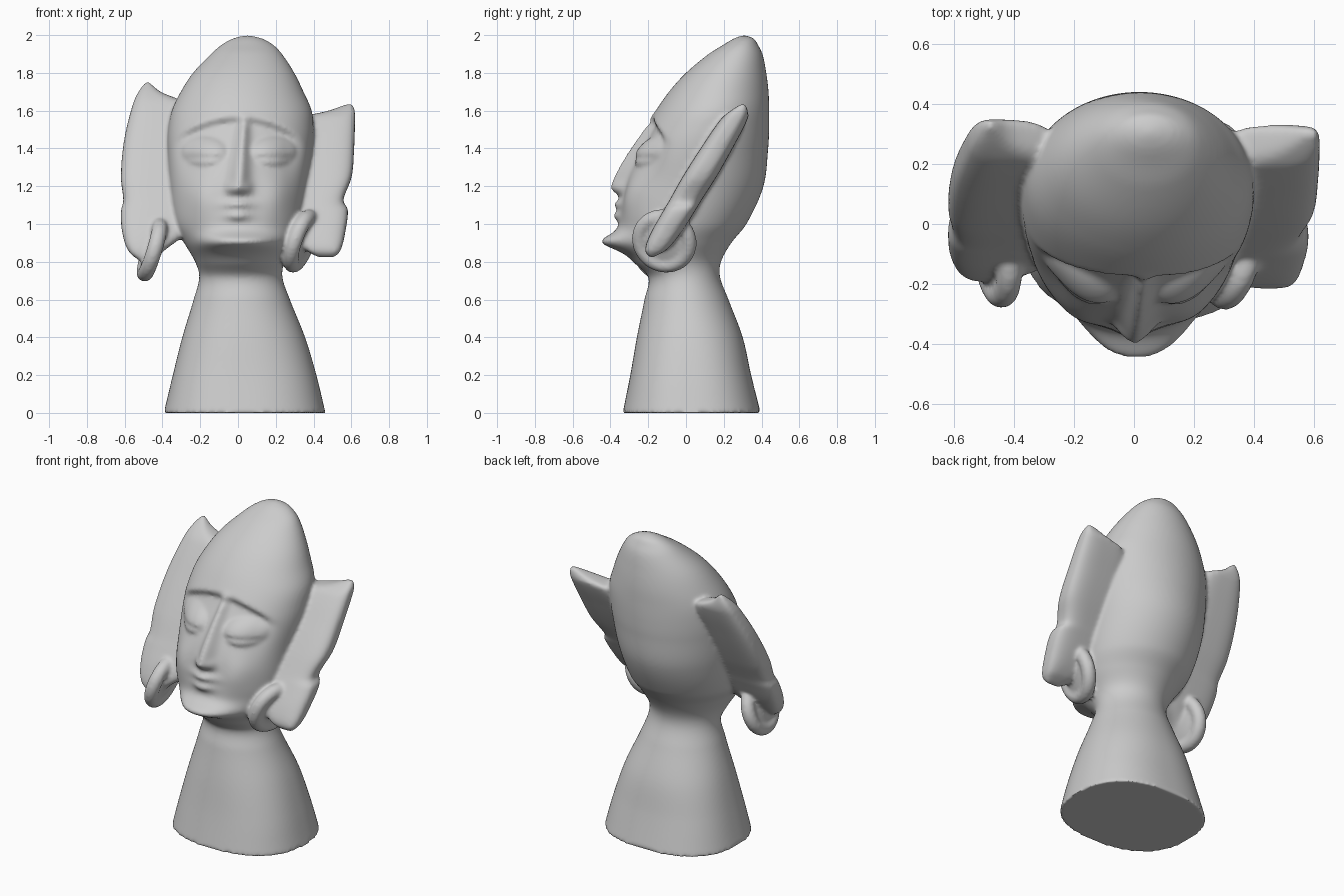
import bpy, bmesh, math
from mathutils import Vector

if "Cube" in bpy.data.objects:
    bpy.data.objects.remove(bpy.data.objects["Cube"])


def smooth(a, b, v):
    t = min(1, max(0, (v - a) / (b - a)))
    return t * t * (3 - 2 * t)


def gauss(v):
    return math.exp(-v * v)


def sample(rows, z):
    """Smooth interpolation of profile rows (first column is z)."""
    i = 0
    while i < len(rows) - 2 and z > rows[i + 1][0]:
        i += 1
    a, b = rows[i], rows[i + 1]
    p, q = rows[max(i - 1, 0)], rows[min(i + 2, len(rows) - 1)]
    h = b[0] - a[0]
    t = (z - a[0]) / h
    out = []
    for k in range(1, len(a)):
        ma = (b[k] - p[k]) / (b[0] - p[0]) * h
        mb = (q[k] - a[k]) / (q[0] - a[0]) * h
        out.append((2*t**3 - 3*t*t + 1) * a[k] + (t**3 - 2*t*t + t) * ma
                   + (3*t*t - 2*t**3) * b[k] + (t**3 - t*t) * mb)
    return out


def loft(name, rows, steps, sides, power, push=None):
    """Closed skin through sections (z, x0, x1, y0, y1); power(z, s) sets squareness."""
    rows = sorted(rows)
    bm = bmesh.new()
    rings = []
    for i in range(steps + 1):
        z = rows[0][0] + (rows[-1][0] - rows[0][0]) * i / steps
        x0, x1, y0, y1 = sample(rows, z)
        ring = []
        for j in range(sides):
            c, s = math.cos(math.tau * j / sides), math.sin(math.tau * j / sides)
            e = 2 / power(z, s)
            x = (x0 + x1) / 2 + (x1 - x0) / 2 * math.copysign(abs(c) ** e, c)
            y = (y0 + y1) / 2 + (y1 - y0) / 2 * math.copysign(abs(s) ** e, s)
            if push and s < 0:
                y -= push(x, z) * smooth(0, 0.35, -s)
            ring.append(bm.verts.new((x, y, z)))
        rings.append(ring)
    for a, b in zip(rings, rings[1:]):
        for j in range(sides):
            k = (j + 1) % sides
            bm.faces.new((a[j], a[k], b[k], b[j]))
    bm.faces.new(rings[0][::-1])
    bm.faces.new(rings[-1])
    me = bpy.data.meshes.new(name)
    bm.to_mesh(me)
    bm.free()
    ob = bpy.data.objects.new(name, me)
    bpy.context.collection.objects.link(ob)
    return ob


def face(x, z):
    """Relief of the face, measured towards the front."""
    if z < 0.75 or z > 1.68:
        return 0
    ax = abs(x - 0.005)
    nx = x - 0.08 * (z - 1.15)
    # nose and nostrils
    t = min(1, max(0, (1.55 - z) / 0.37))
    d = (0.045 + 0.035 * t) * gauss(nx / (0.026 + 0.026 * t)) \
        * smooth(1.12, 1.2, z) * (1 - smooth(1.5, 1.6, z))
    d += 0.015 * gauss((ax - 0.05) / 0.025) * gauss((z - 1.19) / 0.03)
    # eye sockets under the brow
    u = 1.56 - x * x - z
    d -= 0.045 * smooth(-0.02, 0.035, u) * (1 - smooth(0.05, 0.34, u)) * (1 - smooth(0.24, 0.37, ax))
    # eyeballs and lid slits
    e = ((ax - 0.185) / 0.12) ** 2 + ((z - 1.385) / 0.08) ** 2
    d += 0.045 * max(0, 1 - e) ** 0.7
    d -= 0.012 * gauss((z - 1.35) / 0.013) * (1 - smooth(0.07, 0.12, abs(ax - 0.185)))
    # cheeks
    d += 0.025 * gauss((ax - 0.2) / 0.09) * gauss((z - 1.14) / 0.11)
    # lips
    d += 0.042 * gauss(x / 0.075) * gauss((z - 1.105) / 0.026)
    d += 0.036 * gauss(x / 0.065) * gauss((z - 1.045) / 0.026)
    # chin
    d += 0.085 * math.exp(-(ax / 0.19) ** 3) * gauss((z - 0.905) / 0.045)
    return d


# neck and head: z, front, back, half width, centre x
profile = [
    (0, -.335, .395, .428, .035), (.2, -.295, .345, .38, .035), (.4, -.26, .30, .325, .03),
    (.6, -.22, .225, .255, .02), (.72, -.20, .18, .22, .015), (.8, -.28, .185, .237, .01),
    (.9, -.36, .24, .295, .01), (1, -.355, .32, .34, 0), (1.2, -.32, .41, .367, 0),
    (1.4, -.265, .435, .385, .01), (1.5, -.22, .44, .385, .015), (1.6, -.16, .44, .37, .02),
    (1.7, -.09, .437, .325, .022), (1.8, 0, .425, .268, .03), (1.9, .12, .405, .188, .045),
    (1.95, .20, .38, .135, .05), (1.985, .26, .355, .07, .05), (2, .305, .31, .003, .05)]
bust = loft("carved_head", [(z, c - w, c + w, f, b) for z, f, b, w, c in profile], 260, 256,
            lambda z, s: 2 + 0.4 * (1 - smooth(.1, .7, z))
            + (0.15 * smooth(.9, 1.05, z) * (1 - smooth(1.3, 1.6, z)) if s < 0 else 0), face)


# slanted ear slabs: z, x0, x1, half thickness
def ear(name, rows, y, slope):
    return loft(name, [(z, a, b, y + slope * (z - 1.5) - h, y + slope * (z - 1.5) + h)
                       for z, a, b, h in rows], 80, 64, lambda z, s: 3.2)


right_ear = ear("right_ear", [
    (1.635, .575, .608, .012), (1.6, .48, .618, .045), (1.56, .32, .62, .07),
    (1.4, .25, .615, .085), (1.25, .25, .602, .09), (1.12, .25, .557, .085),
    (1.08, .25, .582, .085), (.95, .25, .567, .08), (.86, .36, .543, .055),
    (.825, .42, .515, .012)], 0.222, 0.6)
left_ear = ear("left_ear", [
    (1.75, -.492, -.468, .012), (1.7, -.527, -.41, .045), (1.64, -.555, -.28, .07),
    (1.45, -.602, -.25, .085), (1.25, -.62, -.25, .09), (1.12, -.607, -.25, .085),
    (1.07, -.62, -.25, .085), (.95, -.612, -.28, .08), (.85, -.575, -.4, .055),
    (.79, -.5, -.44, .012)], 0.2, 0.52)
parts = [right_ear, left_ear]

# dished ear discs: a thick rim around a lens
for side, loc, normal in (("right", (.335, -.115, .91), (.9, -.25, -.33)),
                          ("left", (-.455, -.105, .865), (-.95, -.1, .29))):
    rot = Vector(normal).to_track_quat('Z', 'Y').to_euler()
    bpy.ops.mesh.primitive_torus_add(major_segments=64, minor_segments=20, major_radius=.134,
                                     minor_radius=.042, location=loc, rotation=rot)
    bpy.context.object.name = side + "_disc_rim"
    parts.append(bpy.context.object)
    bpy.ops.mesh.primitive_uv_sphere_add(segments=48, ring_count=24, radius=.16,
                                         location=loc, rotation=rot)
    bpy.context.object.name = side + "_disc_centre"
    bpy.context.object.scale.z = 0.25
    parts.append(bpy.context.object)

# fuse everything into one softly carved surface
bpy.ops.object.select_all(action='DESELECT')
for ob in parts + [bust]:
    ob.select_set(True)
bpy.context.view_layer.objects.active = bust
bpy.ops.object.join()
fuse = bust.modifiers.new("fuse", 'REMESH')
fuse.mode = 'VOXEL'
fuse.voxel_size = 0.011
fuse.use_smooth_shade = True
soften = bust.modifiers.new("soften", 'SMOOTH')
soften.factor = 0.5
soften.iterations = 7
